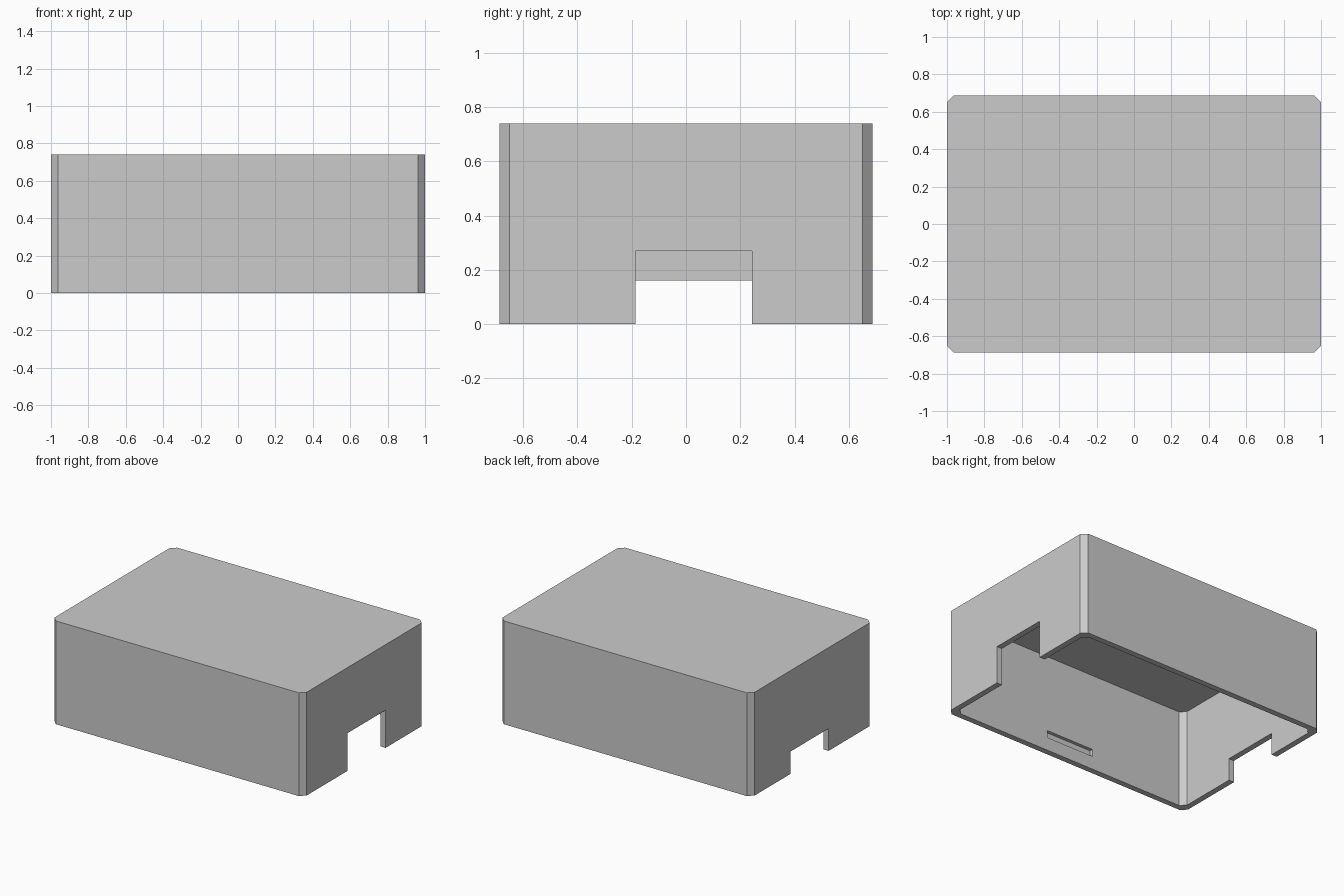
import bpy
import bmesh

cube = bpy.data.objects.get("Cube")
if cube:
    bpy.data.objects.remove(cube, do_unlink=True)

HALF_X, HALF_Y, HEIGHT = 1.0, 0.687, 0.74
WALL, CHAMFER = 0.042, 0.037

# Plain grey for the whole enclosure
grey = bpy.data.materials.new("plain grey")
grey.use_nodes = True
colour = (0.6, 0.6, 0.6, 1)
grey.diffuse_color = colour
grey.node_tree.nodes["Principled BSDF"].inputs["Base Color"].default_value = colour


def block(name, low, high, chamfer=0.0):
    """Box between two corners, with optional chamfered vertical edges."""
    bm = bmesh.new()
    bmesh.ops.create_cube(bm, size=1)
    for v in bm.verts:
        for i in range(3):
            v.co[i] = low[i] if v.co[i] < 0 else high[i]
    if chamfer:
        upright = [e for e in bm.edges
                   if abs(e.verts[0].co.z - e.verts[1].co.z) > 0.1]
        bmesh.ops.bevel(bm, geom=upright, offset=chamfer, segments=1, affect='EDGES')
    mesh = bpy.data.meshes.new(name)
    bm.to_mesh(mesh)
    bm.free()
    mesh.materials.append(grey)
    obj = bpy.data.objects.new(name, mesh)
    bpy.context.collection.objects.link(obj)
    return obj


def cut(target, cutter):
    """Subtract the cutter from the target, then discard the cutter."""
    mod = target.modifiers.new(cutter.name, 'BOOLEAN')
    mod.operation = 'DIFFERENCE'
    mod.solver = 'EXACT'
    mod.object = cutter
    bpy.context.view_layer.objects.active = target
    bpy.ops.object.modifier_apply(modifier=mod.name)
    bpy.data.objects.remove(cutter, do_unlink=True)


# Chamfered shell, open underneath
shell = block("enclosure_shell", (-HALF_X, -HALF_Y, 0), (HALF_X, HALF_Y, HEIGHT), CHAMFER)
inner_x, inner_y = HALF_X - WALL, HALF_Y - WALL
cut(shell, block("cavity", (-inner_x, -inner_y, -0.2),
                 (inner_x, inner_y, HEIGHT - WALL), CHAMFER))

# End openings: tall on the left end, low on the right end
for name, x, top in (("tall_notch", HALF_X, 0.27), ("low_notch", -HALF_X, 0.16)):
    cut(shell, block(name, (x - 0.1, -0.187, -0.1), (x + 0.1, 0.243, top)))

# Shallow latch recess inside the front wall
cut(shell, block("latch_recess", (-0.19, -inner_y - 0.024, 0.095),
                 (0.19, -inner_y + 0.1, 0.147)))
